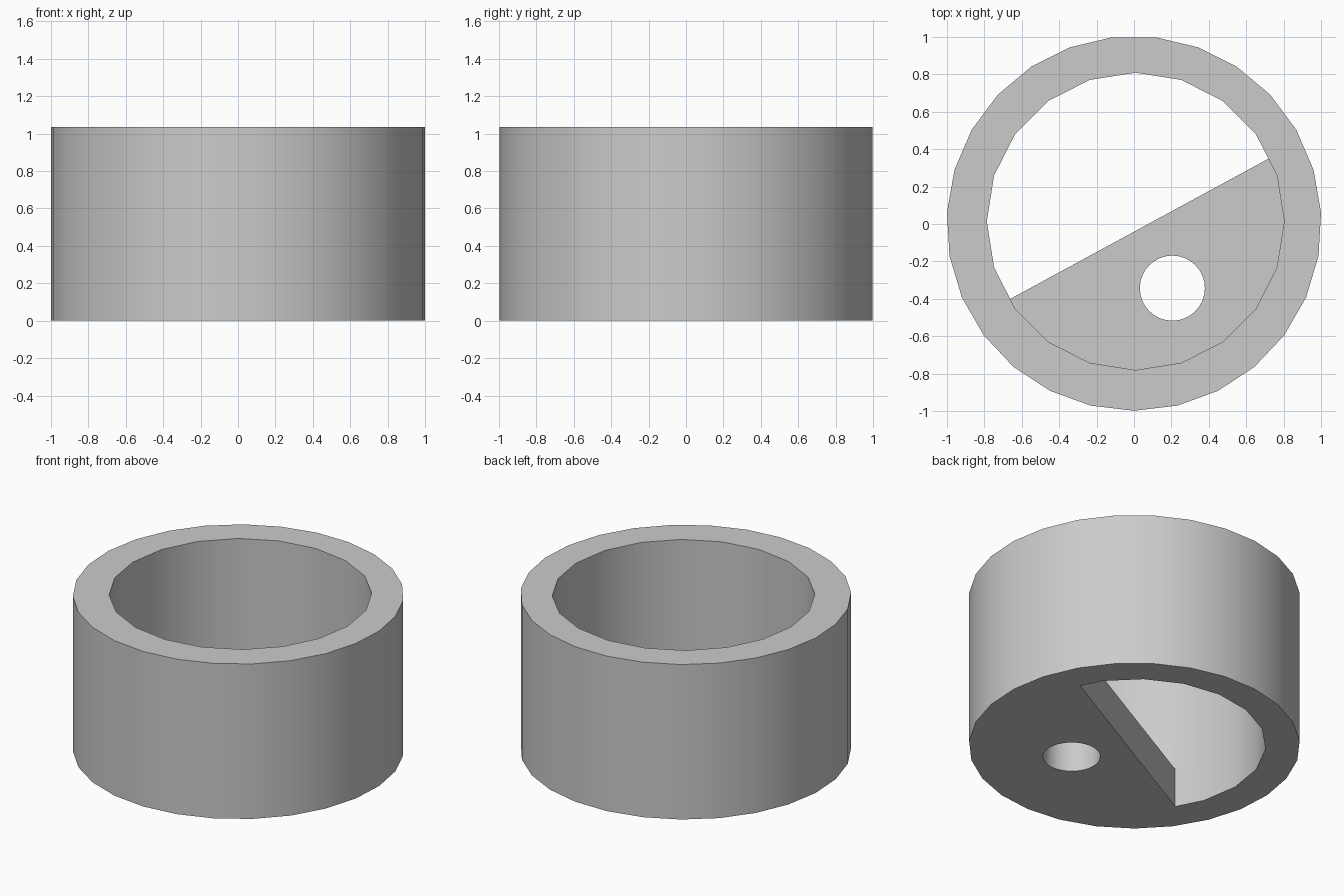
import bpy
from math import radians, sin, cos
from mathutils import Matrix

HEIGHT = 1.035
FLOOR = 0.26

default = bpy.data.objects.get("Cube")
if default:
    bpy.data.objects.remove(default, do_unlink=True)

grey = bpy.data.materials.new("plain grey")
grey.use_nodes = True
colour = (0.6, 0.6, 0.6, 1)
grey.diffuse_color = colour
grey.node_tree.nodes["Principled BSDF"].inputs["Base Color"].default_value = colour


def cylinder(name, sides, radius, x, y, bottom, top, turn):
    """Upright prism with one corner at the given angle."""
    bpy.ops.mesh.primitive_cylinder_add(vertices=sides, radius=radius, depth=top - bottom)
    ob = bpy.context.object
    ob.name = name
    # the primitive's first corner sits at +y
    ob.data.transform(Matrix.Translation((x, y, (bottom + top) / 2))
                      @ Matrix.Rotation(radians(turn), 4, 'Z'))
    return ob


def cut(target, cutter):
    """Subtract the cutter from the target and discard it."""
    mod = target.modifiers.new("cut", 'BOOLEAN')
    mod.operation = 'DIFFERENCE'
    mod.solver = 'EXACT'
    mod.object = cutter
    bpy.context.view_layer.objects.active = target
    bpy.ops.object.modifier_apply(modifier=mod.name)
    bpy.data.objects.remove(cutter, do_unlink=True)


# Outer body, with a corner facing the front
cup = cylinder("cup_body", 27, 1.0017, 0, 0.0034, 0, HEIGHT, 180)

# Bore that leaves a half floor in front of a slanted straight edge
bore = cylinder("bore", 20, 0.795, 0.008, 0.014, -0.2, HEIGHT + 0.2, 0)
slant = radians(28.5)
bpy.ops.mesh.primitive_cube_add(size=2)
keep_floor = bpy.context.object
keep_floor.name = "half_floor"
keep_floor.data.transform(
    Matrix.Translation((0.03 + sin(slant), -0.025 - cos(slant), FLOOR - 1))
    @ Matrix.Rotation(slant, 4, 'Z') @ Matrix.Diagonal((2, 1, 1, 1)))
cut(bore, keep_floor)
cut(cup, bore)

# Round drain hole through the half floor
cut(cup, cylinder("drain_hole", 32, 0.174, 0.205, -0.343, -0.2, FLOOR + 0.2, 0))

# Finish: single colour, smooth walls with sharp rims
cup.data.materials.clear()
cup.data.materials.append(grey)
for face in cup.data.polygons:
    face.material_index = 0
bpy.ops.object.select_all(action='DESELECT')
cup.select_set(True)
bpy.context.view_layer.objects.active = cup
bpy.ops.object.shade_smooth_by_angle(angle=radians(30))
